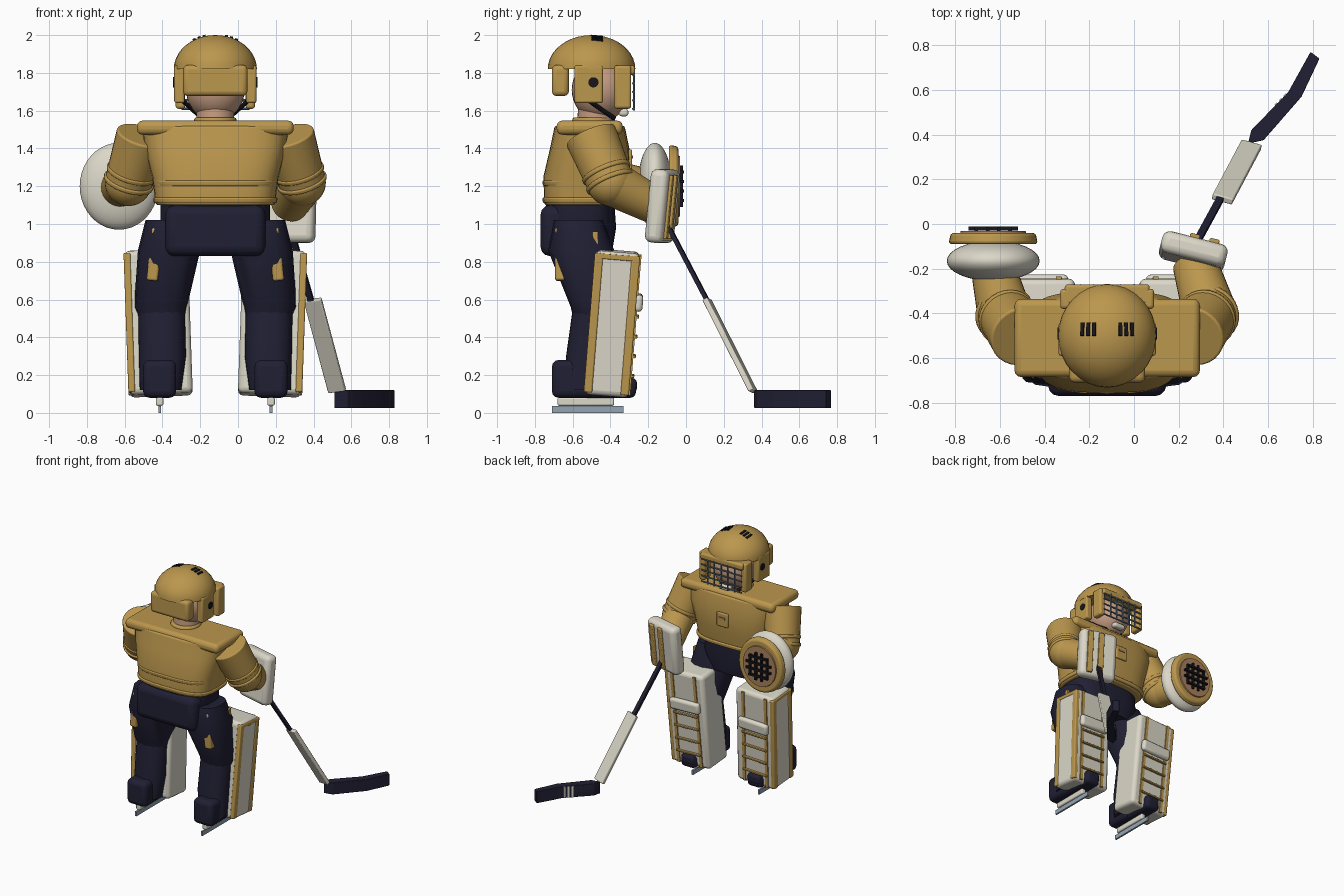
import bpy, bmesh, math
from mathutils import Matrix, Vector, Euler

if "Cube" in bpy.data.objects:
    bpy.data.objects.remove(bpy.data.objects["Cube"])

CX = -0.12  # body centre line


def material(name, rgb):
    m = bpy.data.materials.new(name)
    m.use_nodes = True
    m.diffuse_color = (*rgb, 1)
    m.node_tree.nodes["Principled BSDF"].inputs["Base Color"].default_value = (*rgb, 1)
    return m


GOLD = material("gold", (0.50, 0.31, 0.075))
NAVY = material("navy", (0.015, 0.014, 0.034))
WHITE = material("off white", (0.71, 0.68, 0.58))
SKIN = material("skin", (0.55, 0.33, 0.22))
TAN = material("tan leather", (0.40, 0.22, 0.11))
BLACK = material("black", (0.008, 0.008, 0.012))
STEEL = material("steel", (0.30, 0.37, 0.44))
WIRE = material("cage wire", (0.12, 0.17, 0.22))


def finish(name, bm, mat, bevel=0, matrix=None, segments=3):
    bmesh.ops.recalc_face_normals(bm, faces=bm.faces)
    me = bpy.data.meshes.new(name)
    bm.to_mesh(me)
    bm.free()
    me.materials.append(mat)
    me.shade_smooth()
    me.set_sharp_from_angle(angle=math.radians(35))
    ob = bpy.data.objects.new(name, me)
    bpy.context.collection.objects.link(ob)
    if matrix:
        ob.matrix_world = matrix
    if bevel:
        mod = ob.modifiers.new("soft edges", 'BEVEL')
        mod.width, mod.segments, mod.limit_method = bevel, segments, 'ANGLE'
    return ob


def place(loc, rot=(0, 0, 0)):
    return Matrix.Translation(loc) @ Euler(rot).to_matrix().to_4x4()


def box(name, loc, size, mat, bevel=0, rot=(0, 0, 0), frame=Matrix()):
    bm = bmesh.new()
    bmesh.ops.create_cube(bm, size=1)
    bmesh.ops.scale(bm, vec=size, verts=bm.verts)
    return finish(name, bm, mat, bevel, frame @ place(loc, rot))


def ball(name, loc, radii, mat, dome=False):
    bm = bmesh.new()
    bmesh.ops.create_uvsphere(bm, u_segments=32, v_segments=20, radius=1)
    if dome:
        cut = bmesh.ops.bisect_plane(bm, geom=bm.verts[:] + bm.edges[:] + bm.faces[:],
                                     plane_co=(0, 0, 0), plane_no=(0, 0, -1), clear_outer=True)
        bmesh.ops.contextual_create(bm, geom=[e for e in bm.edges if e.is_boundary])
    bmesh.ops.scale(bm, vec=radii, verts=bm.verts)
    return finish(name, bm, mat, 0, place(loc))


def tube(name, p, q, r1, r2, mat, bevel=0, sides=28):
    p, q = Vector(p), Vector(q)
    bm = bmesh.new()
    bmesh.ops.create_cone(bm, cap_ends=True, segments=sides, radius1=r1, radius2=r2, depth=(q - p).length)
    turn = (q - p).to_track_quat('Z', 'Y').to_matrix().to_4x4()
    return finish(name, bm, mat, bevel, Matrix.Translation((p + q) / 2) @ turn)


def beam(name, p, q, width, depth, side, mat, bevel=0):
    """Flat bar from p to q whose width runs along side."""
    p, q = Vector(p), Vector(q)
    a = (q - p).normalized()
    w = Vector(side)
    w = (w - a * w.dot(a)).normalized()
    turn = Matrix((w, a.cross(w), a)).transposed().to_4x4()
    return box(name, (0, 0, 0), (width, depth, (q - p).length), mat, bevel,
               frame=Matrix.Translation((p + q) / 2) @ turn)


def loft(name, rings, mat, power=3, bevel=0, sides=32):
    """Stack of rounded-square sections: (z, centre x, centre y, half x, half y)."""
    bm = bmesh.new()
    loops = []
    for z, x, y, rx, ry in rings:
        loop = []
        for i in range(sides):
            c, s = math.cos(2 * math.pi * i / sides), math.sin(2 * math.pi * i / sides)
            u = math.copysign(abs(c) ** (2 / power), c)
            v = math.copysign(abs(s) ** (2 / power), s)
            loop.append(bm.verts.new((x + rx * u, y + ry * v, z)))
        loops.append(loop)
    for a, b in zip(loops, loops[1:]):
        for i in range(sides):
            j = (i + 1) % sides
            bm.faces.new((a[i], a[j], b[j], b[i]))
    bm.faces.new(loops[0])
    bm.faces.new(loops[-1])
    return finish(name, bm, mat, bevel)


# Head and helmet
ball("head", (CX, -0.45, 1.71), (0.155, 0.155, 0.165), SKIN)
ball("helmet_dome", (CX, -0.5, 1.82), (0.22, 0.232, 0.18), GOLD, dome=True)
box("helmet_back", (CX, -0.665, 1.76), (0.34, 0.09, 0.165), GOLD, 0.025)
box("helmet_brow", (CX, -0.315, 1.815), (0.38, 0.09, 0.05), GOLD, 0.015)
box("chin_cup", (CX, -0.33, 1.59), (0.1, 0.05, 0.04), WHITE, 0.015)
for s, side in ((-1, "right"), (1, "left")):
    box(side + "_ear_guard", (CX + s * 0.19, -0.515, 1.74), (0.055, 0.15, 0.2), GOLD, 0.012)
    tube(side + "_ear_hole", (CX + s * 0.21, -0.49, 1.75), (CX + s * 0.223, -0.49, 1.75), 0.027, 0.027, BLACK)
    box(side + "_cage_frame", (CX + s * 0.185, -0.335, 1.725), (0.05, 0.09, 0.23), GOLD, 0.015)
    tube(side + "_chin_strap", (CX + s * 0.17, -0.51, 1.65), (CX + s * 0.07, -0.38, 1.56), 0.012, 0.012, BLACK)
    for k in (-1, 0, 1):  # vent slits lying on the dome
        dx = s * 0.085 + k * 0.026
        z = 1.82 + 0.18 * math.sqrt(1 - (dx / 0.22) ** 2 - 0.0025)
        box(side + "_vent", (CX + dx, -0.47, z), (0.016, 0.06, 0.009), BLACK, rot=(-0.1, dx * 3.5, 0))
for k in range(5):
    z = 1.61 + k * 0.045
    tube("cage_bar", (CX - 0.18, -0.28, z), (CX + 0.18, -0.28, z), 0.006, 0.006, WIRE, sides=8)
for k in range(-2, 3):
    x = CX + k * 0.06
    tube("cage_upright", (x, -0.275, 1.6), (x, -0.275, 1.81), 0.006, 0.006, WIRE, sides=8)

# Torso
tube("neck", (CX, -0.48, 1.5), (CX, -0.47, 1.62), 0.1, 0.1, SKIN)
tube("collar", (CX, -0.49, 1.53), (CX, -0.49, 1.565), 0.115, 0.11, GOLD, 0.012)
loft("jersey", [(1.1, CX, -0.54, 0.315, 0.21), (1.25, CX, -0.53, 0.335, 0.225),
                (1.4, CX, -0.51, 0.375, 0.21), (1.52, CX, -0.51, 0.39, 0.185)], GOLD, 3.2, 0.012)
for z in (1.125, 1.215):
    loft("jersey_band", [(z - 0.015, CX, -0.535, 0.325, 0.222), (z + 0.015, CX, -0.535, 0.33, 0.226)],
         GOLD, 3.2, 0.008)
box("shoulder_yoke", (CX, -0.51, 1.51), (0.83, 0.35, 0.075), GOLD, 0.03)
box("chest_badge", (CX, -0.295, 1.34), (0.1, 0.02, 0.11), GOLD, 0.008)
box("badge_slot", (CX, -0.284, 1.355), (0.055, 0.008, 0.015), TAN)

# Pants
box("pants_seat", (CX, -0.655, 0.965), (0.53, 0.23, 0.27), NAVY, 0.05)
loft("pants_hips", [(0.86, CX, -0.56, 0.25, 0.17), (0.98, CX, -0.56, 0.29, 0.19),
                    (1.12, CX, -0.56, 0.29, 0.18)], NAVY)

for s, side in ((-1, "right"), (1, "left")):
    # Legs
    loft(side + "_thigh", [(1.02, CX + s * 0.25, -0.57, 0.12, 0.13), (0.86, CX + s * 0.245, -0.555, 0.165, 0.175),
                           (0.56, CX + s * 0.29, -0.47, 0.14, 0.14), (0.49, CX + s * 0.28, -0.47, 0.12, 0.125)],
         NAVY, 2.5, sides=16)
    loft(side + "_shin", [(0.55, CX + s * 0.285, -0.48, 0.125, 0.12), (0.3, CX + s * 0.28, -0.51, 0.125, 0.125),
                          (0.12, CX + s * 0.29, -0.53, 0.11, 0.12)], NAVY, 2.5)
    beam(side + "_hip_guard", (CX + s * 0.305, -0.66, 0.98), (CX + s * 0.335, -0.66, 0.70),
         0.06, 0.065, (1, 0, 0), GOLD, 0.012)
    box(side + "_hip_trim", (CX + s * 0.375, -0.48, 0.9), (0.02, 0.03, 0.12), GOLD, 0.005)

    # Skates
    x = CX + s * 0.295
    box(side + "_boot", (x, -0.6, 0.18), (0.175, 0.22, 0.2), NAVY, 0.035)
    box(side + "_boot_foot", (x, -0.43, 0.13), (0.13, 0.33, 0.1), NAVY, 0.03)
    box(side + "_toe_cap", (x, -0.29, 0.145), (0.12, 0.06, 0.08), NAVY, 0.025)
    box(side + "_blade_holder", (x, -0.53, 0.06), (0.04, 0.3, 0.045), WHITE, 0.01)
    box(side + "_skate_blade", (x, -0.52, 0.018), (0.014, 0.38, 0.036), STEEL)

    # Leg pad, leaning forward and outward
    pad = place((CX + s * 0.3, -0.39, 0.475), (-0.08, s * 0.035, 0))
    box(side + "_leg_pad", (0, 0, 0), (0.335, 0.235, 0.765), WHITE, 0.028, frame=pad)
    for y in (-0.1, 0.095):
        box(side + "_pad_edge", (s * 0.155, y, 0), (0.036, 0.045, 0.74), GOLD, 0.008, frame=pad)
    box(side + "_pad_top_trim", (s * 0.155, 0, 0.355), (0.035, 0.2, 0.028), GOLD, 0.006, frame=pad)
    for x in (-0.095, 0.105):
        box(side + "_pad_stripe", (s * x, 0.118, 0), (0.025, 0.014, 0.74), GOLD, frame=pad)
    for k in range(4):
        box(side + "_pad_strap", (s * 0.005, 0.128, -0.27 + k * 0.105), (0.215, 0.02, 0.014), GOLD, 0.004, frame=pad)
    box(side + "_knee_roll", (0, 0.13, 0.12), (0.26, 0.045, 0.09), WHITE, 0.02, frame=pad)

    # Arms
    shoulder = Vector((CX + s * 0.385, -0.505, 1.47))
    elbow = Vector((CX + s * 0.46, -0.4, 1.22))
    hand = Vector((-0.63, -0.2, 1.19)) if s < 0 else Vector((0.27, -0.17, 1.1))
    tube(side + "_upper_arm", shoulder, elbow, 0.14, 0.125, GOLD, 0.01)
    ball(side + "_elbow", elbow, (0.125, 0.125, 0.125), GOLD)
    tube(side + "_forearm", elbow, hand, 0.122, 0.1, GOLD, 0.01)
    for t in (0.75, 0.95):
        a = shoulder.lerp(elbow, t)
        tube(side + "_arm_band", a, a + (elbow - shoulder).normalized() * 0.025, 0.136, 0.134, GOLD, 0.008)

# Catching glove
GX, GZ = -0.63, 1.2
ball("glove_shell", (GX, -0.165, GZ), (0.208, 0.09, 0.23), WHITE)
rim = tube("glove_rim", (GX, -0.09, GZ), (GX, -0.04, GZ), 0.2, 0.19, GOLD, 0.014, 40)
rim.scale.y = 1.1
palm = tube("glove_palm", (GX, -0.05, GZ), (GX, -0.031, GZ), 0.15, 0.145, TAN, sides=40)
palm.scale.y = 1.1
for k in range(4):
    d = (k - 1.5) * 0.05
    h = 0.11 if abs(d) < 0.05 else 0.085
    box("glove_web", (GX + d, -0.024, GZ), (0.016, 0.018, 2 * h), BLACK)
    box("glove_web", (GX, -0.02, GZ + d), (2 * h, 0.018, 0.016), BLACK)

# Blocker
blocker = place((0.265, -0.125, 1.095), (-0.1, 0, -0.25))
box("blocker_board", (0, 0, 0), (0.3, 0.1, 0.39), WHITE, 0.035, frame=blocker)
for x in (-0.01, 0.08):
    box("blocker_stripe", (x, 0.052, 0), (0.045, 0.025, 0.34), GOLD, 0.006, frame=blocker)

# Goal stick
beam("stick_shaft", (0.27, -0.1, 1.0), (0.39, 0.12, 0.58), 0.032, 0.022, (1, -0.2, 0), NAVY)
beam("stick_paddle", (0.395, 0.11, 0.6), (0.525, 0.355, 0.115), 0.095, 0.03, (1, -0.2, 0), WHITE, 0.006)
outline = [(0.51, 0.36), (0.58, 0.375), (0.75, 0.57), (0.83, 0.74), (0.79, 0.77), (0.69, 0.59), (0.525, 0.42)]
bm = bmesh.new()
face = bm.faces.new([bm.verts.new((x, y, 0.025)) for x, y in outline])
top = bmesh.ops.extrude_face_region(bm, geom=[face])["geom"]
bmesh.ops.translate(bm, vec=(0, 0, 0.095), verts=[v for v in top if isinstance(v, bmesh.types.BMVert)])
finish("stick_blade", bm, NAVY, 0.004)
bend, heel = Vector((0.69, 0.59, 0.072)), Vector((0.525, 0.42, 0.072))
for t in (0.68, 0.8, 0.92):
    box("blade_tape", heel.lerp(bend, t), (0.014, 0.008, 0.09), WHITE, rot=(0, 0, math.radians(46)))
